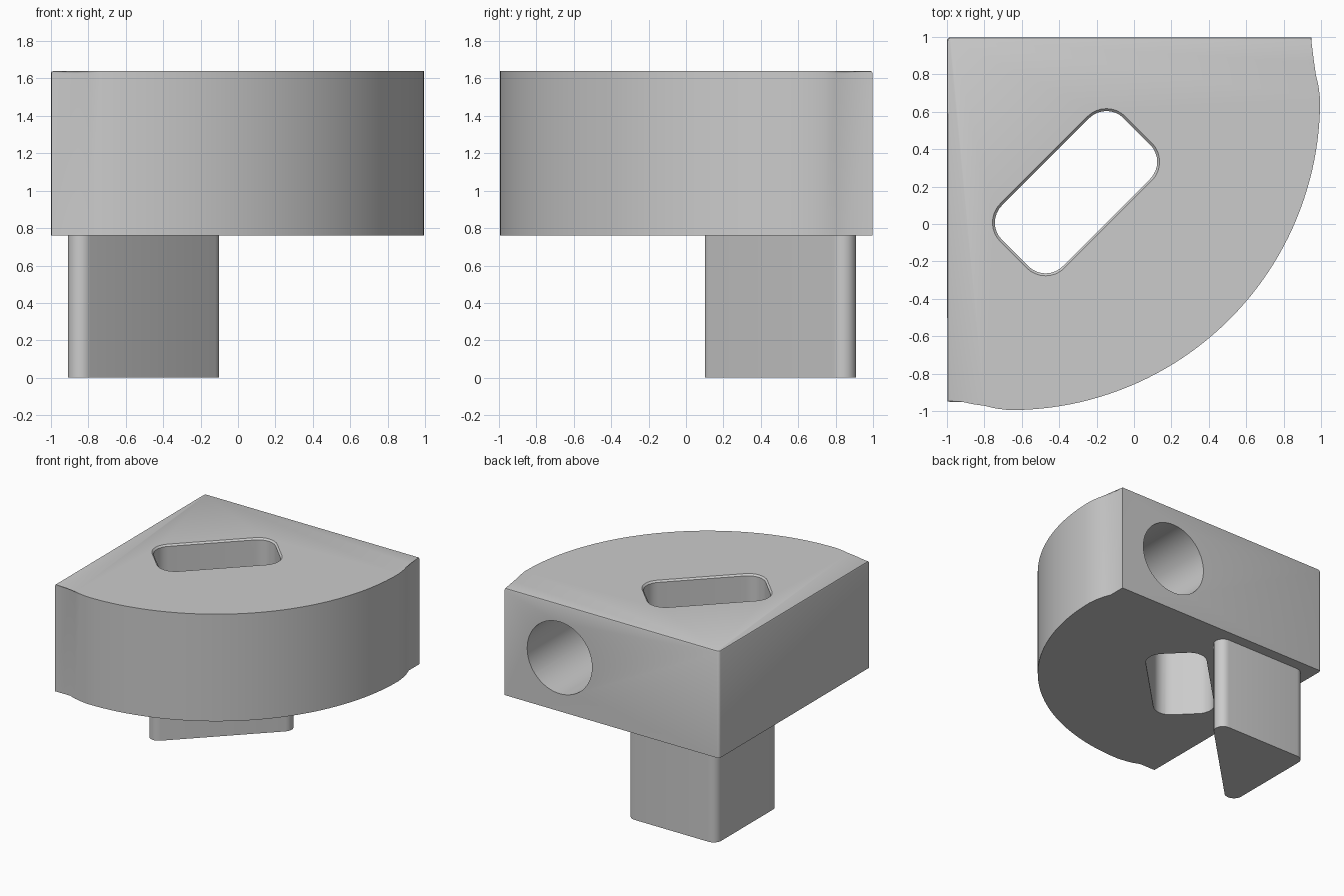
import bpy, bmesh, math
from mathutils import Vector

cube = bpy.data.objects.get("Cube")
if cube:
    bpy.data.objects.remove(cube, do_unlink=True)

BASE, TOP = 0.76, 1.64

grey = bpy.data.materials.new("plain grey")
grey.use_nodes = True
COLOUR = (0.6, 0.6, 0.6, 1)
grey.diffuse_color = COLOUR
grey.node_tree.nodes["Principled BSDF"].inputs["Base Color"].default_value = COLOUR


def rounded(centres, r, steps=8):
    """Counter-clockwise polygon with arcs of radius r around each centre."""
    pts, n = [], len(centres)
    for i, c in enumerate(centres):
        c = Vector(c)
        d0 = c - Vector(centres[i - 1])
        d1 = Vector(centres[(i + 1) % n]) - c
        a0 = math.atan2(d0.y, d0.x) - math.pi / 2
        a1 = math.atan2(d1.y, d1.x) - math.pi / 2
        turn = (a1 - a0) % math.tau
        for k in range(steps + 1):
            a = a0 + turn * k / steps
            pts.append((c.x + r * math.cos(a), c.y + r * math.sin(a)))
    return pts


def loft(name, levels, bevel=0):
    """Closed solid through (outline, z) levels, with optional rounded top rim."""
    bm = bmesh.new()
    rings = [[bm.verts.new((x, y, z)) for x, y in pts] for pts, z in levels]
    bm.faces.new(rings[0][::-1])
    top = bm.faces.new(rings[-1])
    for lo, hi in zip(rings, rings[1:]):
        n = len(lo)
        for i in range(n):
            j = (i + 1) % n
            bm.faces.new((lo[i], lo[j], hi[j], hi[i]))
    if bevel:
        bmesh.ops.bevel(bm, geom=list(top.edges), offset=bevel, segments=2,
                        profile=0.5, affect='EDGES')
    bmesh.ops.recalc_face_normals(bm, faces=bm.faces)
    mesh = bpy.data.meshes.new(name)
    bm.to_mesh(mesh)
    bm.free()
    mesh.materials.append(grey)
    ob = bpy.data.objects.new(name, mesh)
    bpy.context.collection.objects.link(ob)
    return ob


def cut(target, cutter):
    mod = target.modifiers.new("cut", 'BOOLEAN')
    mod.operation, mod.solver, mod.object = 'DIFFERENCE', 'EXACT', cutter
    bpy.context.view_layer.objects.active = target
    bpy.ops.object.modifier_apply(modifier=mod.name)
    bpy.data.objects.remove(cutter, do_unlink=True)


# Quarter-round block: straight back and side, shouldered curved front
shoulder = [(0.995, 0.67), (0.986, 0.74), (0.972, 0.80), (0.95, 0.86), (0.95, 0.998)]
outline = [(-y, -x) for x, y in reversed(shoulder)]
for k in range(1, 48):
    a = math.radians(-90 + 90 * k / 48)
    outline.append((-0.66 + 1.655 * math.cos(a), 0.66 + 1.655 * math.sin(a)))
outline += shoulder
for k in range(5):
    a = math.radians(90 + 90 * k / 4)
    outline.append((-0.98 + 0.02 * math.cos(a), 0.978 + 0.02 * math.sin(a)))
block = loft("quarter_round_block", [(outline, BASE), (outline, TOP)], 0.013)

# Diagonal slot through the block, flared at the top rim
R, HALF_L, HALF_W = 0.13, 0.46, 0.23
mid = Vector((-0.31, 0.17))
along, across = Vector((1, 1)).normalized(), Vector((-1, 1)).normalized()
corners = [mid + along * (s * (HALF_L - R)) + across * (t * (HALF_W - R))
           for s, t in ((-1, -1), (1, -1), (1, 1), (-1, 1))]
slot, flare = rounded(corners, R), rounded(corners, R + 0.013)
cut(block, loft("slot_cutter", [(slot, BASE - 0.1), (slot, TOP - 0.013),
                                (flare, TOP), (flare, TOP + 0.1)]))

# Round blind bore in the back face
bpy.ops.mesh.primitive_cylinder_add(vertices=64, radius=0.295, depth=1,
                                    location=(0.45, 0.7, (BASE + TOP) / 2),
                                    rotation=(math.pi / 2, 0, 0))
bore = bpy.context.object
bore.name = "bore_cutter"
bore.data.materials.append(grey)
cut(block, bore)

# Triangular peg with rounded corners below the block
peg_shape = rounded([(-0.84, 0.84), (-0.84, 0.17), (-0.17, 0.84)], 0.07)
peg = loft("triangular_peg", [(peg_shape, 0), (peg_shape, BASE)])

bpy.ops.object.select_all(action='DESELECT')
for ob in (block, peg):
    ob.select_set(True)
bpy.context.view_layer.objects.active = block
bpy.ops.object.shade_smooth_by_angle(angle=math.radians(30))
